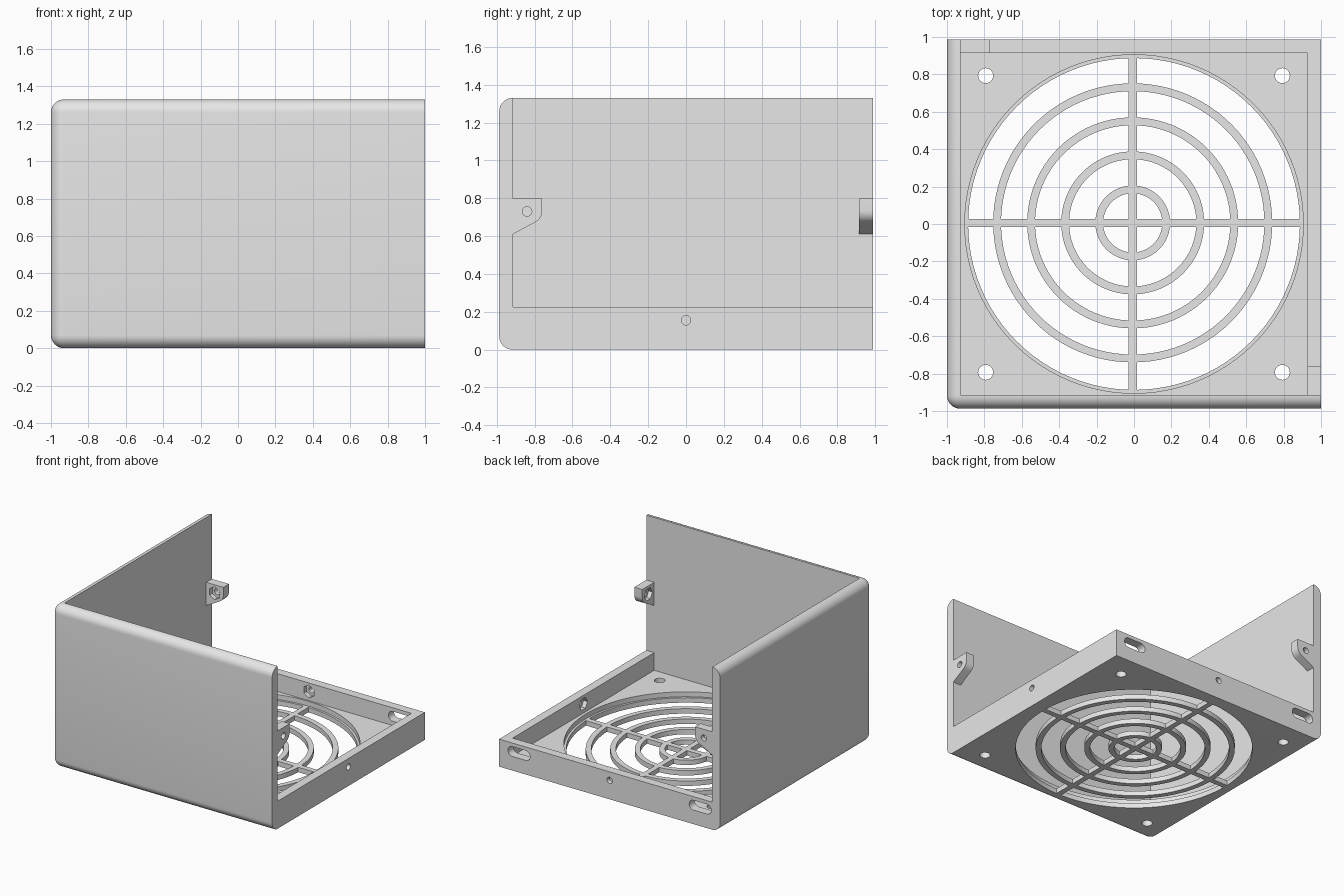
import bpy, bmesh, math
from mathutils import Matrix, Vector

if "Cube" in bpy.data.objects:
    bpy.data.objects.remove(bpy.data.objects["Cube"])

D = 0.987              # half depth (y)
H = 1.33               # wall height
IX, IY = 0.928, 0.915  # inner cavity half sizes
LOW = 0.225            # low rim height
FLOOR = 0.08
HOLE_Z = 0.155

grey = bpy.data.materials.new("light_grey")
grey.diffuse_color = (0.8, 0.8, 0.8, 1)
grey.use_nodes = True
grey.node_tree.nodes["Principled BSDF"].inputs["Base Color"].default_value = grey.diffuse_color


def make(name, bm):
    bmesh.ops.recalc_face_normals(bm, faces=bm.faces)
    me = bpy.data.meshes.new(name)
    bm.to_mesh(me)
    bm.free()
    me.materials.append(grey)
    ob = bpy.data.objects.new(name, me)
    bpy.context.collection.objects.link(ob)
    return ob


def box_bm(lo, hi):
    bm = bmesh.new()
    bmesh.ops.create_cube(bm, size=1)
    for v in bm.verts:
        v.co = [l + (c + 0.5) * (h - l) for l, h, c in zip(lo, hi, v.co)]
    return bm


def box(name, lo, hi):
    return make(name, box_bm(lo, hi))


def cylinder(name, centre, r, depth, axis='Z', n=32):
    bm = bmesh.new()
    rot = {'X': Matrix.Rotation(math.pi / 2, 4, 'Y'),
           'Y': Matrix.Rotation(math.pi / 2, 4, 'X'),
           'Z': Matrix.Identity(4)}[axis]
    bmesh.ops.create_cone(bm, cap_ends=True, segments=n, radius1=r, radius2=r, depth=depth,
                          matrix=Matrix.Translation(centre) @ rot)
    return make(name, bm)


def combine(ob, other, op='DIFFERENCE'):
    m = ob.modifiers.new("combine", 'BOOLEAN')
    m.object, m.operation, m.solver = other, op, 'EXACT'
    bpy.context.view_layer.objects.active = ob
    bpy.ops.object.modifier_apply(modifier=m.name)
    bpy.data.objects.remove(other)


def smooth(ob):
    bpy.ops.object.select_all(action='DESELECT')
    ob.select_set(True)
    bpy.context.view_layer.objects.active = ob
    bpy.ops.object.shade_smooth_by_angle(angle=math.radians(30))


# Shell: block rounded on the front and left sides, cut flat at the back and right
bm = box_bm((-1, -D, 0), (1.5, 1.5, H))
bmesh.ops.bevel(bm, geom=bm.edges[:], offset=0.07, segments=8, profile=0.5, affect='EDGES')
for co, no in (((1, 0, 0), (1, 0, 0)), ((0, D, 0), (0, 1, 0))):
    cut = bmesh.ops.bisect_plane(bm, geom=bm.verts[:] + bm.edges[:] + bm.faces[:],
                                 plane_co=co, plane_no=no, clear_outer=True)
    bmesh.ops.contextual_create(
        bm, geom=[e for e in cut['geom_cut'] if isinstance(e, bmesh.types.BMEdge)])
shell = make("shell", bm)
combine(shell, box("cavity", (-IX, -IY, FLOOR), (IX, IY, 2)))
combine(shell, box("open_corner", (-IX, -IY, LOW), (2, 2, 2)))

# Fan opening and corner screw holes in the floor
combine(shell, cylinder("opening", (0, 0, 0), 0.905, 1, n=96))
for sx in (-1, 1):
    for sy in (-1, 1):
        combine(shell, cylinder("screw_hole", (sx * 0.793, sy * 0.793, 0), 0.04, 0.5))

# Screw holes with hexagonal nut pockets in the low rims
combine(shell, cylinder("rim_hole", (1, 0, HOLE_Z), 0.025, 0.4, 'X'))
combine(shell, cylinder("rim_nut", (IX, 0, HOLE_Z), 0.052, 0.07, 'X', 6))
combine(shell, cylinder("rim_hole", (0, D, HOLE_Z), 0.025, 0.4, 'Y'))
combine(shell, cylinder("rim_nut", (0, IY, HOLE_Z), 0.052, 0.07, 'Y', 6))

# Two long slots in the back rim
for sx in (-1, 1):
    x = sx * 0.82
    slot = box("slot", (x - 0.06, 0.8, HOLE_Z - 0.04), (x + 0.06, 1.2, HOLE_Z + 0.04))
    for dx in (-0.06, 0.06):
        combine(slot, cylinder("slot_end", (x + dx, 1, HOLE_Z), 0.04, 0.4, 'Y'), 'UNION')
    combine(shell, slot)
smooth(shell)


# Screw tabs on the free ends of the tall walls
def tab(name, place, axis, inner, outer):
    pts = [(0, 0.8), (0.155, 0.8), (0.155, 0.735)]
    for i in range(1, 7):   # rounded lower corner
        a = math.radians(62 * i / 6)
        pts.append((0.085 + 0.07 * math.cos(a), 0.735 - 0.07 * math.sin(a)))
    pts.append((0, 0.61))
    bm = bmesh.new()
    face = bm.faces.new([bm.verts.new(place(u, z, inner)) for u, z in pts])
    ext = bmesh.ops.extrude_face_region(bm, geom=[face])
    step = Vector(place(0, 0, outer)) - Vector(place(0, 0, inner))
    bmesh.ops.translate(bm, vec=step,
                        verts=[v for v in ext['geom'] if isinstance(v, bmesh.types.BMVert)])
    ob = make(name, bm)
    combine(ob, cylinder("tab_hole", place(0.075, 0.73, outer), 0.025, 0.4, axis))
    combine(ob, cylinder("tab_nut", place(0.075, 0.73, inner), 0.052, 0.07, axis, 6))
    smooth(ob)


tab("front_wall_tab", lambda u, z, t: (t, -IY + u, z), 'X', IX, 1)
tab("left_wall_tab", lambda u, z, t: (-IX + u, t, z), 'Y', IY, D)


# Finger guard: concentric rings joined by a cross, flush with the underside
def ring(name, r_in, r_out, h, cx=0, cy=0, n=96):
    bm = bmesh.new()
    loops = []
    for r, z in ((r_in, 0), (r_out, 0), (r_out, h), (r_in, h)):
        loops.append([bm.verts.new((cx + r * math.cos(2 * math.pi * i / n),
                                    cy + r * math.sin(2 * math.pi * i / n), z))
                      for i in range(n)])
    for a, b in zip(loops, loops[1:] + loops[:1]):
        for i in range(n):
            j = (i + 1) % n
            bm.faces.new((a[i], a[j], b[j], b[i]))
    return make(name, bm)


GH, CX, CY = 0.04, -0.007, 0.006
guard = box("finger_guard", (-0.895, CY - 0.022, 0), (0.895, CY + 0.022, GH))
combine(guard, box("bar", (CX - 0.022, -0.895, 0), (CX + 0.022, 0.895, GH)), 'UNION')
for r in (0.2, 0.382, 0.564, 0.746):
    combine(guard, ring("guard_ring", r - 0.042, r, GH, CX, CY), 'UNION')
combine(guard, ring("guard_rim", 0.887, 0.905, GH), 'UNION')
smooth(guard)
